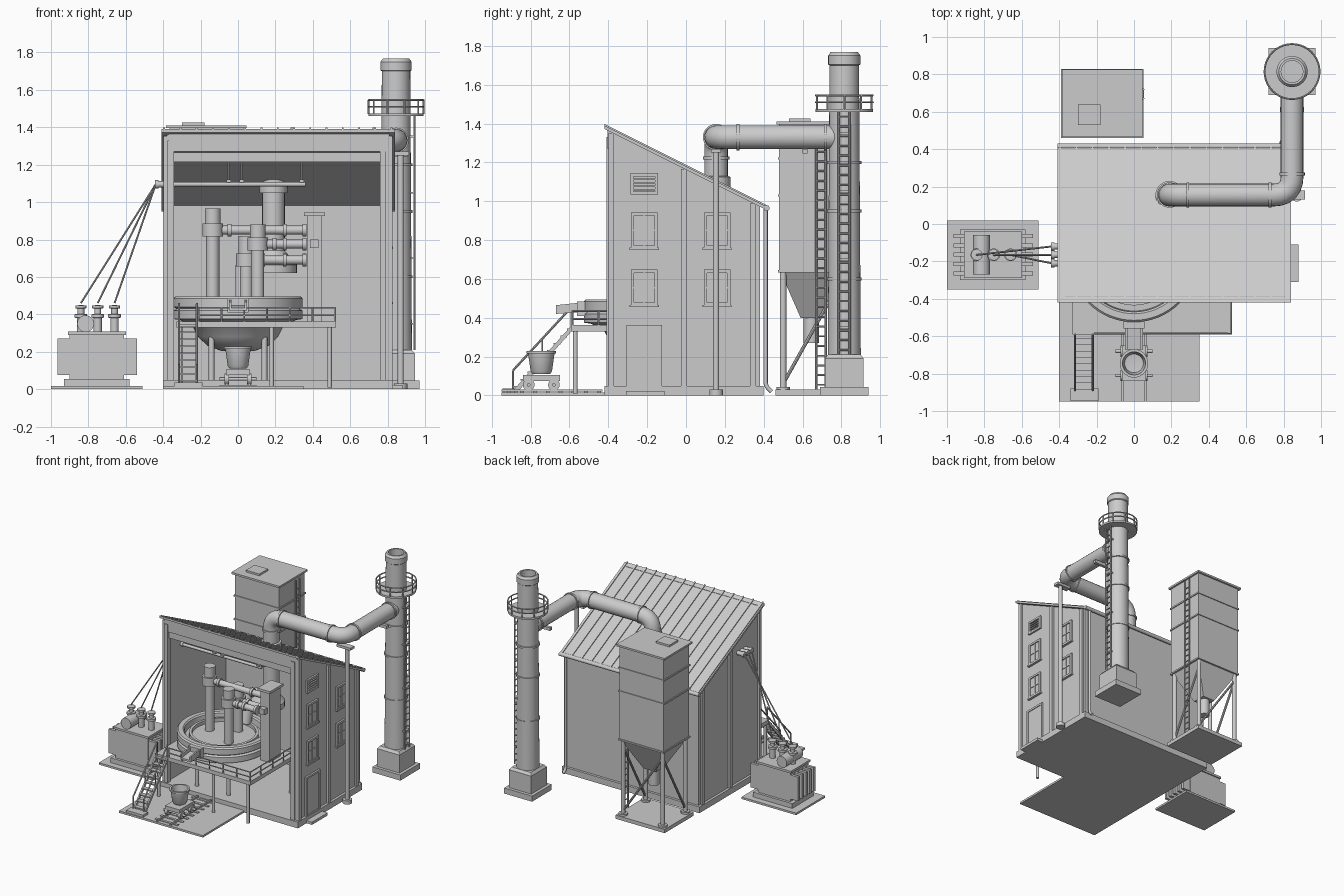
import bpy, bmesh, math
from mathutils import Vector as V

if "Cube" in bpy.data.objects:
    bpy.data.objects.remove(bpy.data.objects["Cube"])

def finish(name, bm):
    bmesh.ops.recalc_face_normals(bm, faces=bm.faces)
    me = bpy.data.meshes.new(name); bm.to_mesh(me); bm.free()
    ob = bpy.data.objects.new(name, me); bpy.context.collection.objects.link(ob)
    bpy.ops.object.select_all(action='DESELECT')
    ob.select_set(True); bpy.context.view_layer.objects.active = ob
    bpy.ops.object.shade_smooth_by_angle(angle=math.radians(35))
    return ob

def hexa(name, bottom, top):
    bm = bmesh.new()
    a = [bm.verts.new(p) for p in bottom]; b = [bm.verts.new(p) for p in top]
    bm.faces.new(a); bm.faces.new(b)
    n = len(a)
    for i in range(n):
        bm.faces.new((a[i], a[(i+1) % n], b[(i+1) % n], b[i]))
    return finish(name, bm)

def rect(x0, x1, y0, y1, z):
    return [(x0, y0, z), (x1, y0, z), (x1, y1, z), (x0, y1, z)]

def box(name, x0, x1, y0, y1, z0, z1):
    return hexa(name, rect(x0, x1, y0, y1, z0), rect(x0, x1, y0, y1, z1))

def prism(name, yz, x0, x1):
    return hexa(name, [(x0, y, z) for y, z in yz], [(x1, y, z) for y, z in yz])

def rod(name, p, q, r, n=12, r2=None):
    p, q = V(p), V(q)
    bm = bmesh.new()
    bmesh.ops.create_cone(bm, cap_ends=True, segments=n, radius1=r, radius2=r if r2 is None else r2, depth=(q-p).length)
    m = (q-p).to_track_quat('Z', 'Y').to_matrix().to_4x4(); m.translation = (p+q)/2
    bm.transform(m)
    return finish(name, bm)

def lathe(name, prof, x, y, n=48):
    bm = bmesh.new()
    vs = [bm.verts.new((r, 0, z)) for r, z in prof]
    es = [bm.edges.new(e) for e in zip(vs, vs[1:])]
    bmesh.ops.spin(bm, geom=vs+es, axis=(0, 0, 1), cent=(0, 0, 0), angle=2*math.pi, steps=n)
    bmesh.ops.remove_doubles(bm, verts=bm.verts, dist=1e-5)
    bmesh.ops.translate(bm, verts=bm.verts, vec=(x, y, 0))
    return finish(name, bm)

def tube(name, pts, r, bend=0.0, res=6, cyclic=False):
    pts = [V(p) for p in pts]; path = [pts[0]]
    for a, b, c in zip(pts, pts[1:], pts[2:]):       # rounded corners
        s, e = b+(a-b).normalized()*bend, b+(c-b).normalized()*bend
        k = 7 if bend else 1
        path += [s.lerp(b, t).lerp(b.lerp(e, t), t) for t in (i/max(k-1, 1) for i in range(k))]
    path.append(pts[-1])
    cu = bpy.data.curves.new(name, 'CURVE'); cu.dimensions = '3D'
    cu.bevel_depth, cu.bevel_resolution, cu.use_fill_caps = r, res, True
    sp = cu.splines.new('POLY'); sp.points.add(len(path)-1); sp.use_cyclic_u = cyclic
    for q, p in zip(sp.points, path): q.co = (*p, 1)
    tmp = bpy.data.objects.new(name, cu); bpy.context.collection.objects.link(tmp)
    bm = bmesh.new(); bm.from_mesh(tmp.evaluated_get(bpy.context.evaluated_depsgraph_get()).to_mesh())
    bpy.data.objects.remove(tmp); bpy.data.curves.remove(cu)
    return finish(name, bm)

def ladder(name, x, y, w, z0, z1, step=.05, r=.006):
    for s in (-w, w):
        rod(name+"_rail", (x, y+s, z0), (x, y+s, z1), r, 8)
    for i in range(int((z1-z0)/step)):
        z = z0+step*(i+.5); rod(name+"_rung", (x, y-w, z), (x, y+w, z), r*.8, 6)

def roof_z(y): return 1.39-(y+.42)*.5

# building shell
box("building_floor", -.40, .83, -.42, .40, 0, .05)
box("yard_pad", -.40, .35, -.95, -.42, 0, .016)
wall = [(-.40, .04), (.38, .04), (.38, roof_z(.38)-.01), (-.40, roof_z(-.40)-.01)]
prism("left_wall", wall, -.38, -.36)
prism("right_wall", wall, .79, .81)
box("back_wall", -.38, .81, .36, .38, .04, .985)
prism("roof", [(-.42, 1.372), (.42, .952), (.42, .97), (-.42, 1.39)], -.41, .84)
for i in range(15):
    x = -.395+i*.0868
    prism("roof_seam", [(-.42, 1.388), (.42, .968), (.42, .978), (-.42, 1.398)], x-.005, x+.005)
box("front_fascia", -.37, .81, -.405, -.385, 1.27, 1.375)
box("front_beam", -.36, .79, -.39, -.35, 1.215, 1.265)
for x in (-.36, .775):
    box("front_column", x-.017, x+.017, -.41, -.375, .04, 1.33)
tube("gutter", [(-.41, .415, .965), (.84, .415, .965)], .015)
tube("downspout", [(.79, .41, .96), (.79, .41, .05), (.79, .44, .02)], .011, .02)
for x in (-.385, .815):
    for y in (-.385, -.01, .345):
        box("wall_post", x-.012, x+.012, y-.015, y+.015, .04, roof_z(y)-.02)

# side wall windows, vent and door
def frame(name, y, z, w, h, x=.81):
    for s in (-1, 1):
        box(name+"_stile", x, x+.014, y+s*w-.008, y+s*w+.008, z-h, z+h)
        box(name+"_rail", x, x+.014, y-w-.008, y+w+.008, z+s*h-.008, z+s*h+.008)
for y in (-.215, .16):
    for z in (.555, .85):
        frame("window", y, z, .06, .085)
        box("window_glass", .80, .815, y-.06, y+.06, z-.085, z+.085)
        box("window_mullion", .81, .82, y-.004, y+.004, z-.085, z+.085)
        box("window_bar", .81, .82, y-.06, y+.06, z-.004, z+.004)
        box("window_sill", .81, .83, y-.075, y+.075, z-.1, z-.088)
frame("vent", -.215, 1.09, .063, .047)
for i in range(5):
    z = 1.055+i*.018
    prism("vent_slat", [(-.275, z), (-.155, z), (-.155, z+.009), (-.275, z+.009)], .81, .822)
frame("door_frame", -.215, .20, .083, .155)
box("door", .80, .818, -.295, -.135, .04, .35)
box("door_step", .81, .88, -.31, -.11, 0, .022)

# furnace bowl, rings and legs
FX, FY = 0, -.18
lathe("furnace_bowl", [(0, .2), (.09, .205), (.16, .23), (.215, .28), (.24, .33), (.31, .37), (.345, .375), (.345, .42),
                       (.33, .43), (.345, .44), (.345, .485), (.335, .495), (.30, .495), (.29, .485), (.285, .44), (0, .45)], FX, FY, 64)
lathe("furnace_inner_ring", [(.255, .44), (.255, .47), (.235, .47), (.235, .44)], FX, FY, 64)
for a in (45, 135, 225, 315):
    c, s = .2*math.cos(math.radians(a)), .2*math.sin(math.radians(a))
    rod("furnace_leg", (FX+c, FY+s, .05), (FX+c, FY+s, .3), .015)
# electrodes, clamps and arms
for x, y, top, za in ((-.135, -.17, .965, .85), (.105, -.27, .88, .775), (.045, -.06, .82, .69)):
    rod("electrode", (x, y, .44), (x, y, top-.06), .035, 24)
    rod("electrode_head", (x, y, top-.1), (x, y, top), .042, 24)
    rod("electrode_clamp", (x, y, za-.035), (x, y, za+.035), .055, 24)
    rod("electrode_arm", (x, y, za), (.36, y, za), .024, 16)
    for xx in (x+.08, .24, .345):
        rod("arm_flange", (xx, y, za), (xx+.02, y, za), .034, 16)
box("mast", .37, .45, -.24, -.10, .36, .925)
box("mast_cap", .352, .465, -.255, -.085, .925, .945)
box("mast_pulley_box", .385, .43, -.28, -.24, .755, .80)
# bus bars and supply cables
for i, y in enumerate((-.12, -.165, -.21)):
    rod("bus_bar", (-.38, y, 1.095), (.36, y, 1.095), .012)
    rod("wall_bushing", (-.44, y, 1.095), (-.34, y, 1.095), .017)
    rod("bushing_tip", (-.445, y, 1.095), (-.425, y, 1.095), .022)
    x = (-.84, -.75, -.66)[i]
    rod("supply_cable", (-.44, y, 1.095), (x, -.165, .46), .005, 8)
for x in (-.05, .02, .34):
    box("bus_hanger", x-.012, x+.012, -.235, -.095, 1.106, 1.12)
    rod("hanger_rod", (x, -.165, 1.11), (x, -.165, 1.25), .006, 8)

# working platform with a round cut for the furnace
plat = box("platform", -.33, .525, -.59, 0, .33, .362)
cut = rod("platform_cutter", (FX, FY, .2), (FX, FY, .5), .325, 64)
cut.hide_render = True; cut.hide_viewport = False
mod = plat.modifiers.new("hole", 'BOOLEAN'); mod.object = cut; mod.operation = 'DIFFERENCE'
bpy.context.view_layer.objects.active = plat
bpy.ops.object.modifier_apply(modifier="hole"); bpy.data.objects.remove(cut)
for x, y in ((-.31, -.57), (.49, -.57), (.18, -.57), (.49, -.03), (-.31, -.03)):
    rod("platform_leg", (x, y, .01), (x, y, .34), .012)
for z in (.395, .435):
    tube("platform_rail", [(-.21, -.585, z), (.52, -.585, z), (.52, -.02, z)], .005, 0, 2)
for x, y in [(-.21+i*.1217, -.585) for i in range(7)]+[(.52, -.45), (.52, -.3), (.52, -.16), (.52, -.02)]:
    rod("rail_post", (x, y, .36), (x, y, .437), .005, 8)
# stairs
for s in (-.315, -.22):
    prism("stair_stringer", [(-.90, .015), (-.87, .015), (-.59, .33), (-.59, .36)], s-.006, s+.006)
    rod("stair_handrail", (s, -.89, .13), (s, -.59, .455), .006, 8)
    for t in (0, .5, 1):
        y, z = -.89+.3*t, .02+.33*t
        rod("stair_post", (s, y, z), (s, y, z+.11), .005, 8)
for i in range(9):
    y, z = -.885+i*.034, .04+i*.037
    box("stair_tread", -.315, -.22, y, y+.035, z, z+.009)
box("stair_foot", -.34, -.19, -.945, -.88, .012, .035)
# pouring spout, pot and cart
prism("spout_floor", [(-.67, .42), (-.48, .435), (-.48, .455), (-.67, .435)], -.04, .04)
for s in (-1, 1):
    prism("spout_side", [(-.67, .42), (-.48, .435), (-.48, .485), (-.67, .465)], s*.041-.006, s*.041+.006)
box("spout_mount", -.055, .055, -.56, -.49, .41, .485)
lathe("slag_pot", [(0, .11), (.045, .11), (.055, .125), (.068, .215), (.076, .215), (.076, .228), (.062, .228), (.05, .15), (0, .145)], 0, -.745, 32)
box("cart_bed", -.065, .065, -.84, -.65, .075, .105)
for y in (-.81, -.68):
    rod("cart_axle", (-.10, y, .055), (.10, y, .055), .009)
    for s in (-.06, .06):
        rod("cart_wheel", (s-.012, y, .055), (s+.012, y, .055), .03, 20)
for s in (-.06, .06):
    box("track_rail", s-.006, s+.006, -.95, -.43, .02, .032)
for i in range(8):
    box("track_sleeper", -.10, .10, -.92+i*.066, -.90+i*.066, .014, .022)

# transformer
box("transformer_pad", -1, -.51, -.35, .02, 0, .016)
box("transformer_skid", -.93, -.58, -.30, -.03, .016, .055)
box("transformer_tank", -.90, -.61, -.28, -.05, .055, .295)
box("transformer_lid", -.91, -.60, -.29, -.04, .29, .307)
for i in range(5):
    y = -.275+i*.05
    box("radiator_left", -.965, -.895, y, y+.022, .075, .27)
    box("radiator_right", -.61, -.54, y, y+.022, .075, .27)
for x in (-.84, -.75, -.66):
    lathe("transformer_bushing", [(0, .3), (.022, .3), (.022, .38), (.034, .383), (.034, .40), (.018, .403), (.018, .43),
                                  (.03, .433), (.03, .447), (0, .45)], x, -.165, 20)
rod("conservator_tank", (-.815, -.27, .35), (-.815, -.06, .35), .045, 28)

# silo
box("silo_pad", -.39, .05, .46, .83, 0, .03)
box("silo_body", -.365, .03, .48, .81, .64, 1.395)
box("silo_top", -.385, .045, .465, .825, 1.395, 1.41)
box("silo_hatch", -.30, -.18, .53, .64, 1.41, 1.425)
for z in (.64, 1.03, 1.22):
    box("silo_band", -.372, .037, .473, .817, z-.006, z+.006)
hexa("silo_hopper", rect(-.22, -.11, .59, .70, .40), rect(-.36, .025, .485, .805, .64))
rod("silo_outlet", (-.165, .645, .27), (-.165, .645, .41), .04, 20)
for x in (-.345, .01):
    for y in (.50, .79):
        rod("silo_leg", (x, y, .02), (x, y, .66), .017)
        rod("silo_leg_foot", (x, y, .03), (x, y, .045), .035)
    rod("silo_brace", (x, .50, .06), (x, .79, .58), .009, 8)
rod("silo_brace", (-.345, .79, .58), (.01, .79, .06), .009, 8)
ladder("silo_ladder", .05, .695, .025, .03, 1.38)

# chimney
CX, CY = .845, .815
box("chimney_pad", CX-.125, CX+.125, CY-.125, CY+.125, 0, .045)
box("chimney_block", CX-.10, CX+.10, CY-.10, CY+.10, .045, .19)
hexa("chimney_block_top", rect(CX-.10, CX+.10, CY-.10, CY+.10, .19), rect(CX-.085, CX+.085, CY-.085, CY+.085, .21))
lathe("chimney_shaft", [(0, .2), (.085, .2), (.076, 1.70), (.083, 1.705), (.083, 1.75), (.07, 1.768), (.058, 1.768), (.058, 1.6), (0, 1.6)], CX, CY)
for z in (.6, .95, 1.2):
    rod("chimney_band", (CX, CY, z-.007), (CX, CY, z+.007), .088, 40)
rod("chimney_deck", (CX, CY, 1.46), (CX, CY, 1.475), .148, 40)
ring = [(CX+.147*math.cos(i*math.pi/20), CY+.147*math.sin(i*math.pi/20)) for i in range(40)]
for z in (1.51, 1.545):
    tube("deck_rail", [(x, y, z) for x, y in ring], .005, 0, 2, True)
for x, y in ring[::4]:
    rod("deck_rail_post", (x, y, 1.47), (x, y, 1.547), .005, 8)
ladder("chimney_ladder", CX+.098, CY, .028, .21, 1.47)
for z in (.35, .7, 1.05, 1.35):
    box("ladder_bracket", CX+.07, CX+.1, CY-.03, CY+.03, z-.005, z+.005)

# exhaust duct and supports
tube("exhaust_duct", [(.19, .155, .72), (.19, .155, 1.33), (.845, .155, 1.33), (.845, .78, 1.33)], .061, .10, 8)
lathe("roof_collar", [(0, 1.05), (.075, 1.05), (.075, 1.125), (.062, 1.13), (0, 1.13)], .19, .155, 32)
for p, q in (((.28, .155, 1.33), (.295, .155, 1.33)), ((.72, .155, 1.33), (.735, .155, 1.33)),
             ((.845, .26, 1.33), (.845, .275, 1.33)), ((.845, .71, 1.33), (.845, .725, 1.33)), ((.19, .155, 1.215), (.19, .155, 1.23))):
    rod("duct_flange", p, q, .068, 32)
lathe("fume_hood", [(0, .62), (.125, .62), (.125, .665), (.06, .74), (0, .74)], .19, .11, 32)
tube("fume_elbow", [(.19, .11, .69), (.03, .11, .69), (.03, .05, .46)], .045, .05)
rod("duct_post", (.87, .155, .01), (.87, .155, 1.26), .016, 16)
rod("duct_post_foot", (.87, .155, 0), (.87, .155, .03), .035, 20)
box("duct_saddle", .79, .915, .13, .18, 1.25, 1.27)
box("duct_bracket", .78, .91, .60, .625, 1.245, 1.27)
